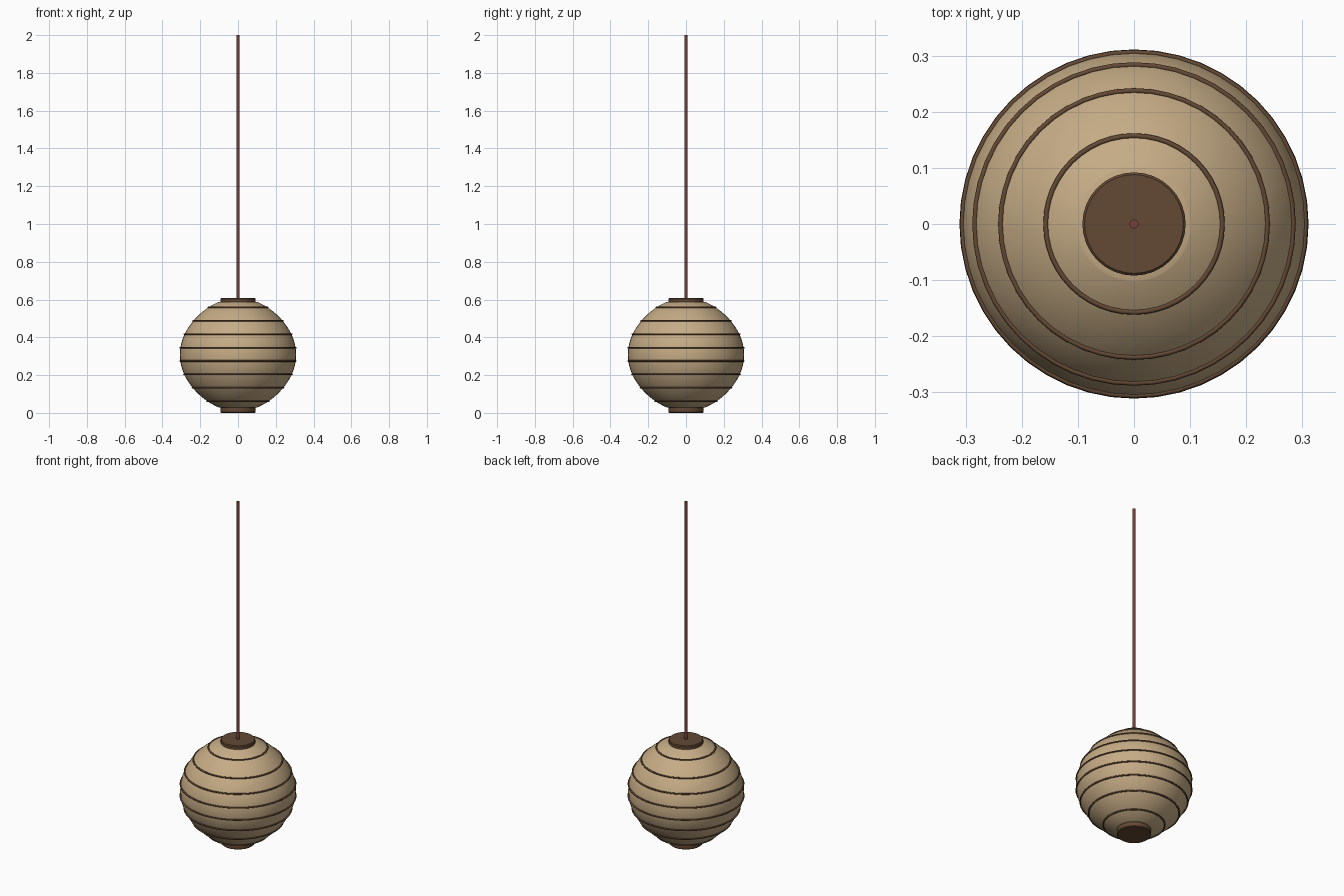
import bpy, math

if "Cube" in bpy.data.objects:
    bpy.data.objects.remove(bpy.data.objects["Cube"])

CENTER = 0.308   # height of the lantern's middle
RADIUS = 0.308   # widest radius of the shade


def material(name, rgb):
    m = bpy.data.materials.new(name)
    m.diffuse_color = (*rgb, 1.0)
    m.use_nodes = True
    m.node_tree.nodes["Principled BSDF"].inputs["Base Color"].default_value = m.diffuse_color
    return m


paper = material("tan_paper", (0.56, 0.41, 0.235))
wood = material("dark_brown_wood", (0.125, 0.066, 0.034))
red = material("dull_red_cord", (0.19, 0.05, 0.043))


def shade_radius(z):
    """Rounded barrel profile of the paper shade."""
    return RADIUS * math.sqrt(max(0.0, math.cos(math.pi * (z - CENTER) / 0.6)))


def lathe(name, profile, mat, sides, closed=False, angle=40):
    """Revolve (radius, z) points about z; an open profile gets end caps."""
    n = len(profile)
    verts, faces = [], []
    for r, z in profile:
        for i in range(sides):
            a = 2 * math.pi * i / sides
            verts.append((r * math.cos(a), r * math.sin(a), z))
    for j in range(n if closed else n - 1):
        k = (j + 1) % n
        for i in range(sides):
            h = (i + 1) % sides
            faces.append((j * sides + i, j * sides + h, k * sides + h, k * sides + i))
    if not closed:
        faces.append(tuple(reversed(range(sides))))
        faces.append(tuple(range((n - 1) * sides, n * sides)))
    mesh = bpy.data.meshes.new(name)
    mesh.from_pydata(verts, [], faces)
    mesh.materials.append(mat)
    obj = bpy.data.objects.new(name, mesh)
    bpy.context.collection.objects.link(obj)
    bpy.ops.object.select_all(action='DESELECT')
    obj.select_set(True)
    bpy.context.view_layer.objects.active = obj
    bpy.ops.object.shade_smooth_by_angle(angle=math.radians(angle))
    return obj


# Paper shade
heights = [CENTER - 0.28 * math.cos(math.pi * i / 32) for i in range(33)]
lathe("paper_shade", [(shade_radius(z), z) for z in heights], paper, 48)

# Eight thin hoops around the shade
for i in range(8):
    z = 0.062 + 0.0709 * i
    r = shade_radius(z) + 0.001
    hoop = [(r + 0.0045 * math.cos(a), z + 0.0045 * math.sin(a))
            for a in (2 * math.pi * k / 8 for k in range(8))]
    lathe(f"hoop_{i + 1}", hoop, wood, 48, closed=True, angle=60)

# Bottom and top caps with slightly bevelled rims
for name, z0, z1 in (("bottom_cap", 0.0, 0.036), ("top_cap", 0.58, 0.608)):
    b = 0.004
    lathe(name, [(0.092 - b, z0), (0.092, z0 + b), (0.092, z1 - b), (0.092 - b, z1)],
          wood, 32)

# Hanging cord
lathe("cord", [(0.008, 0.6), (0.008, 2.0)], red, 12)
